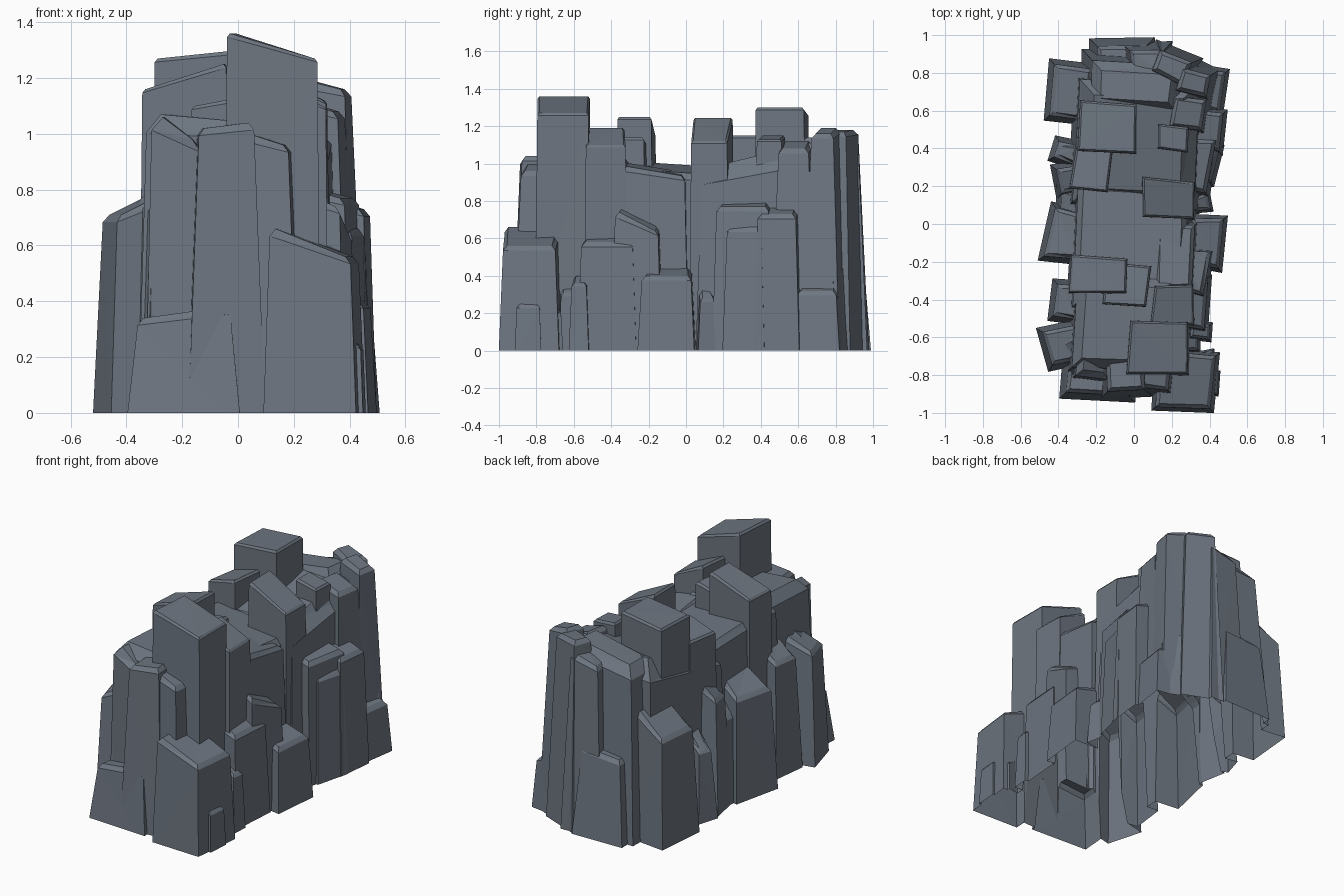
import bpy, bmesh, math, random
from mathutils import Matrix, Vector

if "Cube" in bpy.data.objects:
    bpy.data.objects.remove(bpy.data.objects["Cube"])

random.seed(4)

slate = bpy.data.materials.new("slate_grey")
slate.diffuse_color = (0.155, 0.182, 0.220, 1)
slate.use_nodes = True
slate.node_tree.nodes["Principled BSDF"].inputs["Base Color"].default_value = slate.diffuse_color


def column(name, x0, x1, y0, y1, zl, zr, rot=0, flare=0.02, chamfer=0.02, dy=0.0):
    """Four-sided rock column: flared foot, chamfered rim, tilted top.
    zl / zr are top heights at the left / right edge, dy is the rise to the back."""
    cx, cy, hx, hy = (x0 + x1) / 2, (y0 + y1) / 2, (x1 - x0) / 2, (y1 - y0) / 2
    c = min(chamfer, hx * 0.4, hy * 0.4)
    turn = Matrix.Rotation(math.radians(rot), 3, 'Z')
    corners = [(-1, -1), (1, -1), (1, 1), (-1, 1)]
    jit = [(random.uniform(-.01, .01), random.uniform(-.01, .01)) for _ in corners]
    bm = bmesh.new()
    rings = []
    for level in range(3):
        ring = []
        for (sx, sy), (jx, jy) in zip(corners, jit):
            top = (zl + zr) / 2 + sx * (zr - zl) / 2 + sy * dy / 2
            grow = (flare, 0, -c)[level]
            z = (-0.03 - random.random() * .02, top - c * 1.3, top)[level]
            p = turn @ Vector((sx * (hx + grow) + jx, sy * (hy + grow) + jy, 0))
            ring.append(bm.verts.new((cx + p.x, cy + p.y, z)))
        rings.append(ring)
    bm.faces.new(rings[0][::-1])
    bm.faces.new(rings[2])
    for a, b in zip(rings, rings[1:]):
        for i in range(4):
            j = (i + 1) % 4
            bm.faces.new((a[i], a[j], b[j], b[i]))
    bmesh.ops.triangulate(bm, faces=bm.faces[:])
    bmesh.ops.recalc_face_normals(bm, faces=bm.faces[:])
    me = bpy.data.meshes.new(name)
    bm.to_mesh(me)
    bm.free()
    ob = bpy.data.objects.new(name, me)
    bpy.context.scene.collection.objects.link(ob)
    return ob


parts = []


def group(name, rows, **kw):
    for r in rows:
        parts.append(column(name, *r, **kw))


# Core masses with gently sloping plateaus
group("core_front", [(-.315, .22, -.76, -.28, 1.07, 1.03, -2)], flare=.03, chamfer=.05)
group("core_middle", [(-.31, .27, -.45, .20, 1.0, .96, -2)], flare=.03, chamfer=.03, dy=-.04)
group("core_back", [(-.31, .335, .10, .76, 1.02, 1.05, -3)], flare=.03, chamfer=.08, dy=.12)
group("core_rear", [(-.22, .24, .60, .86, 1.08, 1.14, -3)], flare=.06, chamfer=.06)

# Tall towers on the plateau
group("tower", [
    (-.025, .28, -.795, -.525, 1.36, 1.27, -2),
    (-.285, .01, .385, .65, 1.27, 1.30, -4),
    (-.325, -.12, .18, .39, 1.10, 1.15, -6),
    (.045, .315, .03, .235, 1.245, 1.12, -3),
    (-.345, -.045, -.365, -.165, 1.16, 1.25, -4),
    (-.16, .07, -.43, -.21, 1.10, 1.14, -7),
    (.10, .315, -.53, -.325, 1.19, 1.10, -3),
    (.13, .28, .39, .52, 1.15, 1.13, -2),
], flare=.012, chamfer=.01)

# Front face columns
group("front_column", [
    (-.14, .055, -.885, -.70, 1.02, 1.04, 2),
    (.02, .19, -.87, -.66, 1.00, .96, -4),
    (-.35, -.02, -.90, -.68, .34, .38, -2),
], flare=.04)
group("front_buttress", [(-.30, -.12, -.82, -.6, 1.06, .98, -8)], flare=.02, chamfer=.06)
group("front_right_block", [(.125, .42, -.97, -.69, .66, .56, -4)], flare=.022)
group("front_chip", [(.40, .45, -.90, -.79, .26, .24, -3), (.36, .42, -.74, -.68, .24, .2, 8)], flare=.01)

# Left side columns
group("left_column", [
    (-.455, -.26, -.73, -.55, .71, .79, 14),
    (-.36, -.24, -.79, -.60, .75, .82, 25),
    (-.42, -.28, -.50, -.33, .72, .80, -4),
    (-.45, -.28, -.18, .07, .65, .74, -10),
    (-.39, -.28, .02, .17, .55, .62, -6),
    (-.40, -.28, .17, .30, .72, .80, 8),
    (-.42, -.28, .33, .43, .45, .55, -14),
    (-.43, -.22, .56, .83, .68, .80, -4),
], flare=.03)

# Right side columns
group("right_column", [
    (.24, .39, -.55, -.28, .62, .58, -4),
    (.30, .46, -.22, .03, .44, .40, -8),
    (.26, .41, .18, .45, .80, .77, -8),
    (.30, .47, .40, .60, .77, .73, -6),
    (.28, .43, .24, .42, .70, .66, -12),
    (.33, .475, .60, .81, .36, .32, -8),
], flare=.022)
group("right_slanted", [(.22, .38, -.36, -.14, .74, .69, -10)], flare=.022, dy=-.10)
group("right_wall", [(.12, .32, -.34, .0, .98, .96, -2)], flare=.02, dy=-.05)
group("right_chip", [
    (.30, .40, -.60, -.53, .40, .36, -6),
    (.24, .34, -.67, -.59, .35, .31, 5),
    (.30, .40, .07, .15, .34, .28, 12),
    (.38, .44, .29, .38, .27, .23, -15),
], flare=.015)

# Back columns
group("back_column", [
    (.23, .40, .68, .80, 1.19, 1.16, -14),
    (.11, .29, .77, .89, 1.18, 1.17, -24),
    (.20, .365, .50, .66, 1.12, 1.08, -6),
    (-.01, .16, .78, .92, 1.06, 1.10, 4),
], flare=.045)
group("back_foot", [(-.20, .08, .74, .95, .52, .54, 1)], flare=.045)
group("back_foot_corner", [(.26, .42, .70, .83, .48, .42, -25)], flare=.04)

# Fuse all columns into one skin
cliff = parts[0]
cliff.name = "rock_cliff"
helpers = bpy.data.collections.new("column_parts")
for ob in parts[1:]:
    helpers.objects.link(ob)
    ob.hide_render = True
mod = cliff.modifiers.new("fuse", 'BOOLEAN')
mod.operation, mod.solver = 'UNION', 'EXACT'
mod.operand_type, mod.collection = 'COLLECTION', helpers
fused = bpy.data.meshes.new_from_object(cliff.evaluated_get(bpy.context.evaluated_depsgraph_get()))
cliff.modifiers.clear()
cliff.data = fused
for ob in parts[1:]:
    bpy.data.objects.remove(ob)
bpy.data.collections.remove(helpers)

# Slice flat at the ground, leaving the underside open
bm = bmesh.new()
bm.from_mesh(fused)
bmesh.ops.bisect_plane(bm, geom=bm.verts[:] + bm.edges[:] + bm.faces[:],
                       plane_co=(0, 0, 0), plane_no=(0, 0, 1), clear_inner=True)
bm.to_mesh(fused)
bm.free()
fused.materials.clear()
fused.materials.append(slate)
for p in fused.polygons:
    p.material_index = 0
    p.use_smooth = False
